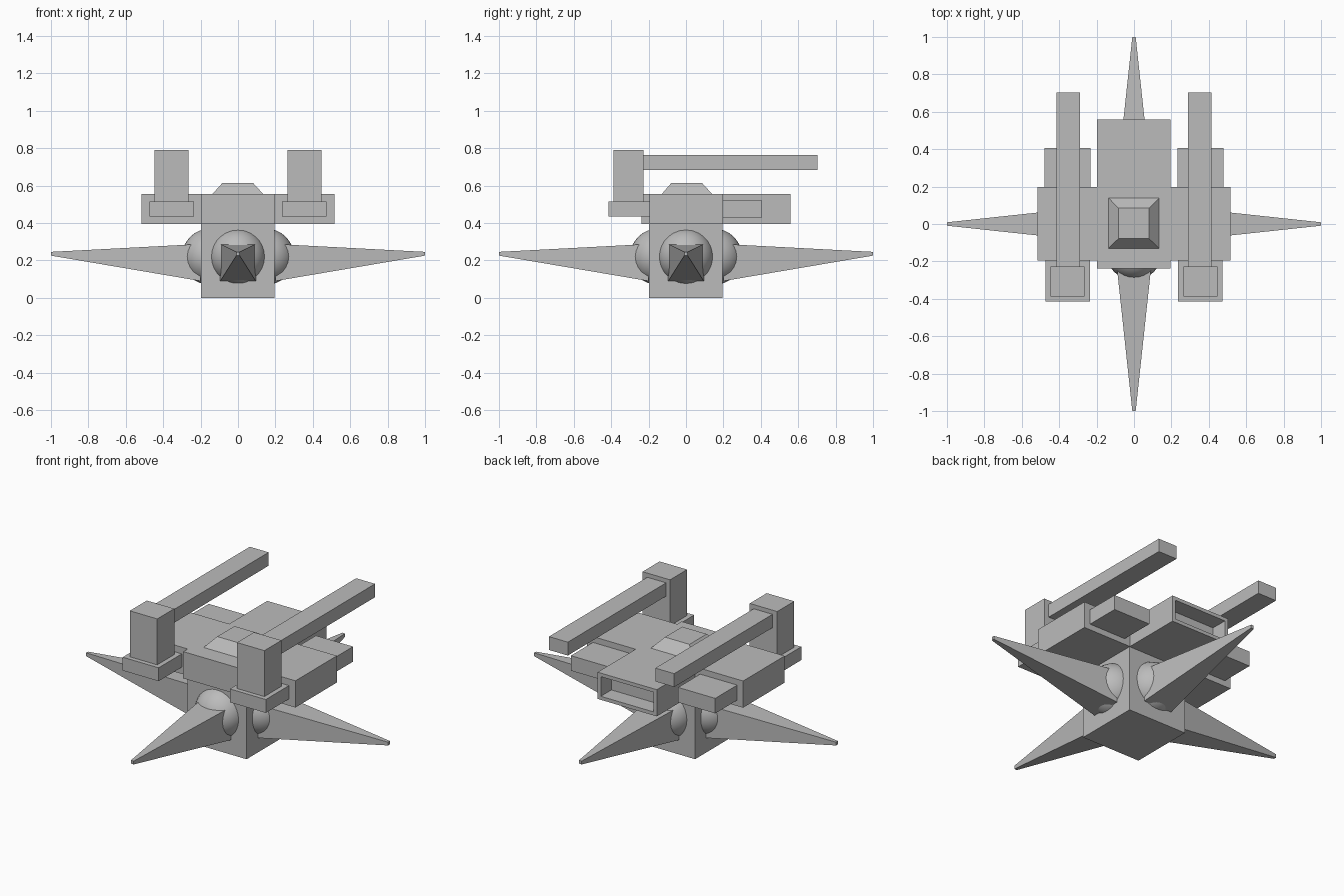
import bpy, bmesh, math
from mathutils import Matrix

if "Cube" in bpy.data.objects:
    bpy.data.objects.remove(bpy.data.objects["Cube"])

grey = bpy.data.materials.new("plain_grey")
grey.diffuse_color = (0.5, 0.5, 0.5, 1)
grey.use_nodes = True
grey.node_tree.nodes["Principled BSDF"].inputs["Base Color"].default_value = grey.diffuse_color


def finish(name, bm):
    bmesh.ops.recalc_face_normals(bm, faces=bm.faces)
    mesh = bpy.data.meshes.new(name)
    bm.to_mesh(mesh)
    bm.free()
    mesh.materials.append(grey)
    ob = bpy.data.objects.new(name, mesh)
    bpy.context.collection.objects.link(ob)
    return ob


def frustum(lo, hi):
    """Solid between two cross-section loops of four points."""
    bm = bmesh.new()
    a = [bm.verts.new(p) for p in lo]
    b = [bm.verts.new(p) for p in hi]
    bm.faces.new(a)
    bm.faces.new(b)
    for i in range(4):
        j = (i + 1) % 4
        bm.faces.new((a[i], a[j], b[j], b[i]))
    return bm


def rect(x0, x1, y0, y1, z):
    return [(x0, y0, z), (x1, y0, z), (x1, y1, z), (x0, y1, z)]


def box(name, x0, x1, y0, y1, z0, z1):
    return finish(name, frustum(rect(x0, x1, y0, y1, z0), rect(x0, x1, y0, y1, z1)))


# lower hub
box("hub", -0.197, 0.195, -0.197, 0.195, 0, 0.395)

# main hull with a recessed rear opening
bm = frustum(rect(-0.197, 0.195, -0.237, 0.558, 0.395),
             rect(-0.197, 0.195, -0.237, 0.558, 0.555))
bmesh.ops.recalc_face_normals(bm, faces=bm.faces)
rear = [f for f in bm.faces if f.normal.y > 0.9]
bmesh.ops.inset_region(bm, faces=rear, thickness=0.03)
inner = bmesh.ops.extrude_face_region(bm, geom=rear)
bmesh.ops.delete(bm, geom=rear, context='FACES_ONLY')
bmesh.ops.translate(bm, vec=(0, -0.1, 0),
                    verts=[v for v in inner["geom"] if isinstance(v, bmesh.types.BMVert)])
finish("hull", bm)

# roof hatch
finish("hatch", frustum(rect(-0.137, 0.135, -0.13, 0.14, 0.555),
                        rect(-0.083, 0.08, -0.078, 0.085, 0.615)))

# side pods, rear blocks, mounts, towers and barrels on both sides
for side, s in (("left", -1), ("right", 1)):
    def pair(name, a, b, *rest):
        x = sorted((s * a, s * b))
        box(side + "_" + name, x[0], x[1], *rest)
    pair("side_pod", 0.195, 0.517, -0.195, 0.198, 0.395, 0.555)
    pair("rear_block", 0.232, 0.478, 0.198, 0.406, 0.43, 0.52)
    pair("tower_mount", 0.236, 0.474, -0.414, -0.195, 0.435, 0.515)
    pair("tower", 0.264, 0.446, -0.387, -0.226, 0.515, 0.79)
    pair("barrel", 0.29, 0.415, -0.226, 0.704, 0.685, 0.765)

# ball joints and spiked legs around the hub
for i, name in enumerate(("front", "right", "back", "left")):
    turn = Matrix.Rotation(i * math.pi / 2, 4, 'Z')
    bm = bmesh.new()
    bmesh.ops.create_uvsphere(bm, u_segments=32, v_segments=16, radius=0.15)
    bmesh.ops.translate(bm, vec=(0, -0.15, 0.22), verts=bm.verts)
    bmesh.ops.transform(bm, matrix=turn, verts=bm.verts)
    for f in bm.faces:
        f.smooth = True
    finish(name + "_joint", bm)

    def section(y, w, z0, z1):
        return [(-w, y, z0), (w, y, z0), (w, y, z1), (-w, y, z1)]
    bm = frustum(section(-0.2, 0.095, 0.09, 0.288), section(-1, 0.009, 0.226, 0.246))
    bmesh.ops.transform(bm, matrix=turn, verts=bm.verts)
    finish(name + "_leg", bm)
